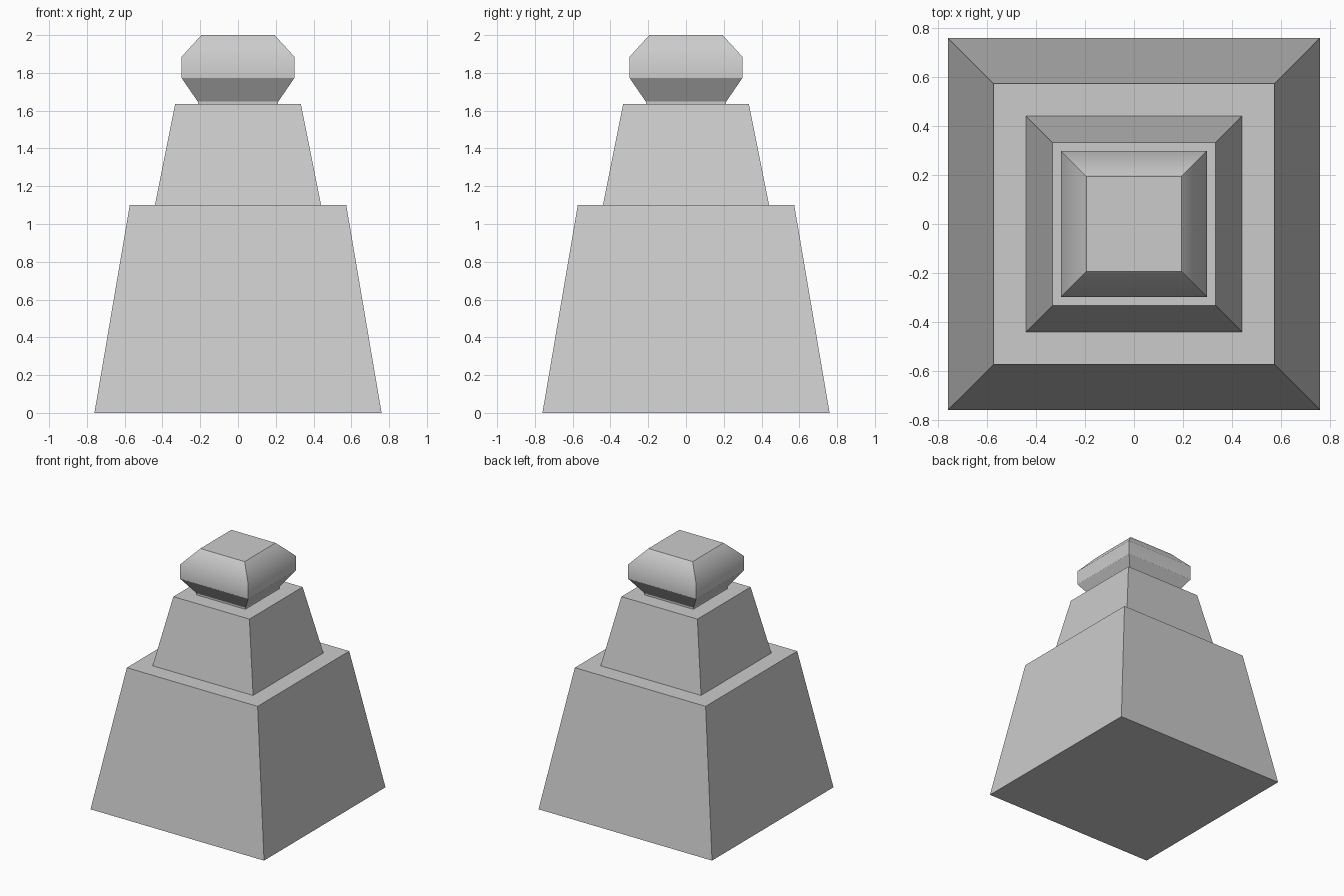
import bpy, bmesh

if "Cube" in bpy.data.objects:
    bpy.data.objects.remove(bpy.data.objects["Cube"])


def square_loft(name, rings, smooth_rings=()):
    """Stack square rings (half width, z) into a closed solid."""
    bm = bmesh.new()
    loops = [[bm.verts.new((sx * h, sy * h, z))
              for sx, sy in ((-1, -1), (1, -1), (1, 1), (-1, 1))]
             for h, z in rings]
    for a, b in zip(loops, loops[1:]):
        for i in range(4):
            j = (i + 1) % 4
            bm.faces.new((a[i], a[j], b[j], b[i]))
    bm.faces.new(loops[0][::-1])
    bm.faces.new(loops[-1])

    # Only the chosen horizontal rings are shaded softly
    if smooth_rings:
        soft = {frozenset((loops[r][i], loops[r][(i + 1) % 4]))
                for r in smooth_rings for i in range(4)}
        for f in bm.faces:
            f.smooth = True
        for e in bm.edges:
            e.smooth = frozenset(e.verts) in soft

    mesh = bpy.data.meshes.new(name)
    bm.to_mesh(mesh)
    bm.free()
    obj = bpy.data.objects.new(name, mesh)
    bpy.context.collection.objects.link(obj)
    return obj


# Large tapered plinth
square_loft("base_block", [(0.76, 0), (0.573, 1.10)])

# Smaller tapered tier, slightly sunk into the base
square_loft("middle_block", [(0.442, 1.09), (0.44, 1.10), (0.333, 1.635)])

# Bevelled square cap on a short neck
square_loft("top_cap",
            [(0.213, 1.62), (0.213, 1.648), (0.298, 1.772),
             (0.298, 1.886), (0.194, 2.0)],
            smooth_rings=(3,))
